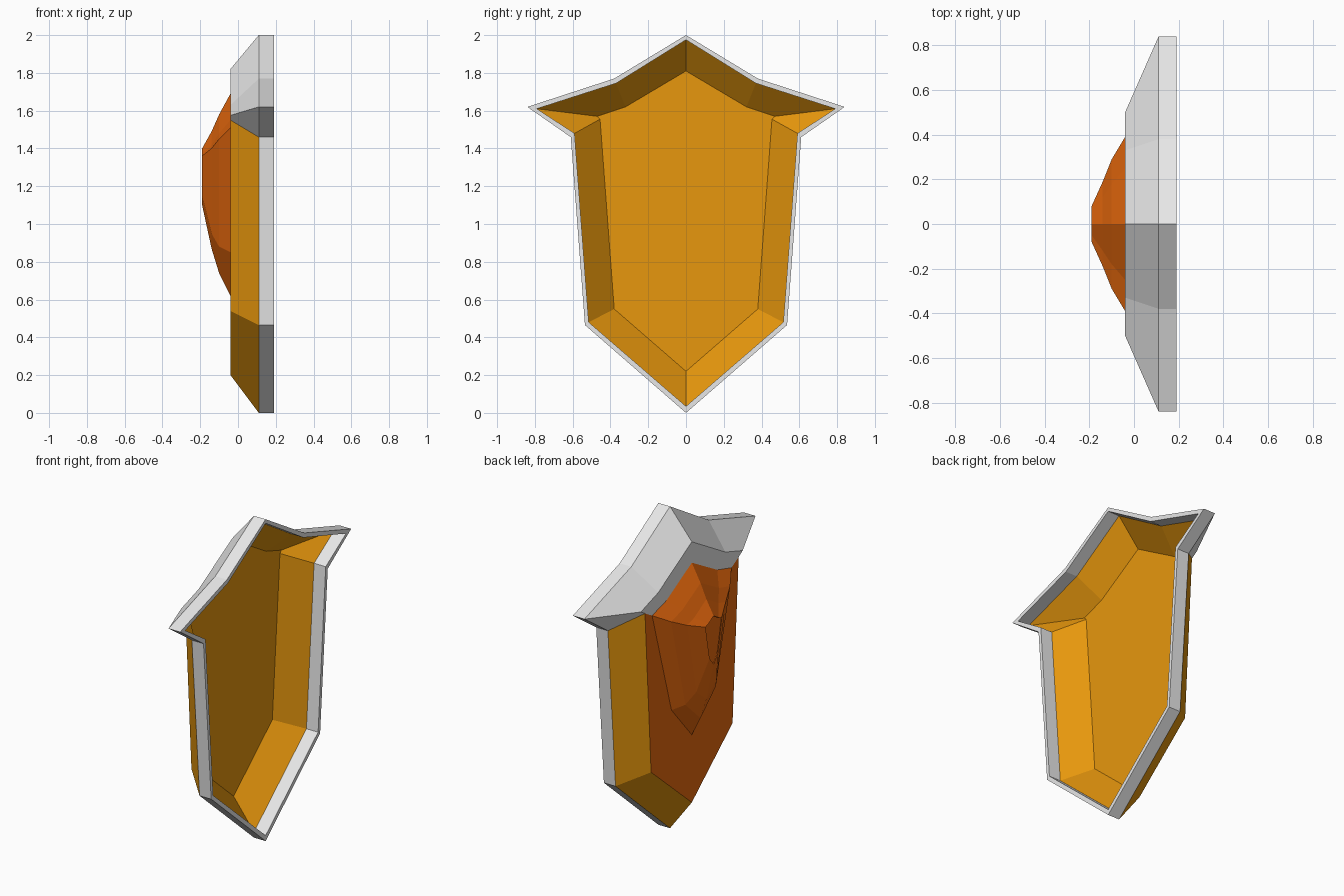
import bpy
import bmesh

cube = bpy.data.objects.get("Cube")
if cube:
    bpy.data.objects.remove(cube, do_unlink=True)


def make_material(name, colour):
    mat = bpy.data.materials.new(name)
    mat.use_nodes = True
    mat.diffuse_color = (*colour, 1)
    mat.node_tree.nodes["Principled BSDF"].inputs["Base Color"].default_value = (*colour, 1)
    return mat


GREY, AMBER, ORANGE = 0, 1, 2
MATERIALS = [
    make_material("light grey", (0.8, 0.8, 0.8)),
    make_material("amber", (0.8, 0.31, 0.004)),
    make_material("burnt orange", (0.8, 0.14, 0.004)),
]


def loop(x, half):
    """Mirror half an outline (y, z), running top to bottom, into a closed loop."""
    other = [(-y, z) for y, z in reversed(half[1:-1])]
    return [(x, y, z) for y, z in half + other]


class Builder:
    def __init__(self):
        self.bm = bmesh.new()
        self.verts = {}

    def face(self, points, index):
        # shared corners are reused and collapsed faces are skipped
        unique = list(dict.fromkeys(points))
        if len(unique) < 3:
            return
        for p in unique:
            if p not in self.verts:
                self.verts[p] = self.bm.verts.new(p)
        f = self.bm.faces.new([self.verts[p] for p in unique])
        f.material_index = index

    def bridge(self, a, b, upper, lower):
        # faces above the shoulder take the first colour
        for i in range(len(a)):
            j = (i + 1) % len(a)
            quad = [a[i], a[j], b[j], b[i]]
            height = sum(p[2] for p in quad) / 4
            self.face(quad, upper if height > 1.5 else lower)

    def finish(self, name):
        bmesh.ops.recalc_face_normals(self.bm, faces=self.bm.faces)
        mesh = bpy.data.meshes.new(name)
        self.bm.to_mesh(mesh)
        self.bm.free()
        for mat in MATERIALS:
            mesh.materials.append(mat)
        obj = bpy.data.objects.new(name, mesh)
        bpy.context.collection.objects.link(obj)
        return obj


# Half outlines, as (y, z) from the top point to the bottom point
rim_outer = [(0, 2), (.38, 1.77), (.84, 1.62), (.61, 1.46), (.535, .465), (0, 0)]
rim_inner = [(0, 1.975), (.37, 1.745), (.79, 1.61), (.59, 1.48), (.515, .48), (0, .035)]
back_edge = [(0, 1.82), (.33, 1.63), (.5, 1.575), (.46, 1.55), (.4, .54), (0, .2)]
back_panel = [(0, 1.69), (.25, 1.55), (.39, 1.51)] + back_edge[3:]
floor_edge = [(0, 1.81), (.32, 1.62), (.47, 1.57), (.455, 1.555), (.38, .55), (0, .22)]

# Shield shell: back panel, sloping sides, rim, and hollow inside
shell = Builder()
panel = loop(-.04, back_panel)
back = loop(-.04, back_edge)
outer_low, outer_high = loop(.11, rim_outer), loop(.19, rim_outer)
inner_high, inner_low = loop(.19, rim_inner), loop(.11, rim_inner)
floor = loop(-.03, floor_edge)
shell.face(panel, ORANGE)
shell.bridge(panel, back, GREY, GREY)
shell.bridge(back, outer_low, GREY, AMBER)
shell.bridge(outer_low, outer_high, GREY, GREY)
shell.bridge(outer_high, inner_high, GREY, GREY)
shell.bridge(inner_high, inner_low, GREY, GREY)
shell.bridge(inner_low, floor, AMBER, AMBER)
shell.face(floor, AMBER)
shell.finish("shield_shell")

# Raised boss: tapering tiers with an open end
tiers = [
    (-.04, [(0, 1.69), (.25, 1.55), (.39, 1.51), (.2, .85), (0, .62)]),
    (-.10, [(0, 1.58), (.18, 1.48), (.29, 1.45), (.15, .88), (0, .74)]),
    (-.14, [(0, 1.49), (.12, 1.42), (.19, 1.40), (.1, .95), (0, .87)]),
    (-.19, [(0, 1.40), (.05, 1.37), (.08, 1.36), (.04, 1.15), (0, 1.1)]),
]
boss = Builder()
rings = [loop(x, half) for x, half in tiers]
for a, b in zip(rings, rings[1:]):
    boss.bridge(a, b, ORANGE, ORANGE)
boss_obj = boss.finish("shield_boss")
wall = boss_obj.modifiers.new("wall", 'SOLIDIFY')
wall.thickness = 0.006
wall.offset = -1
